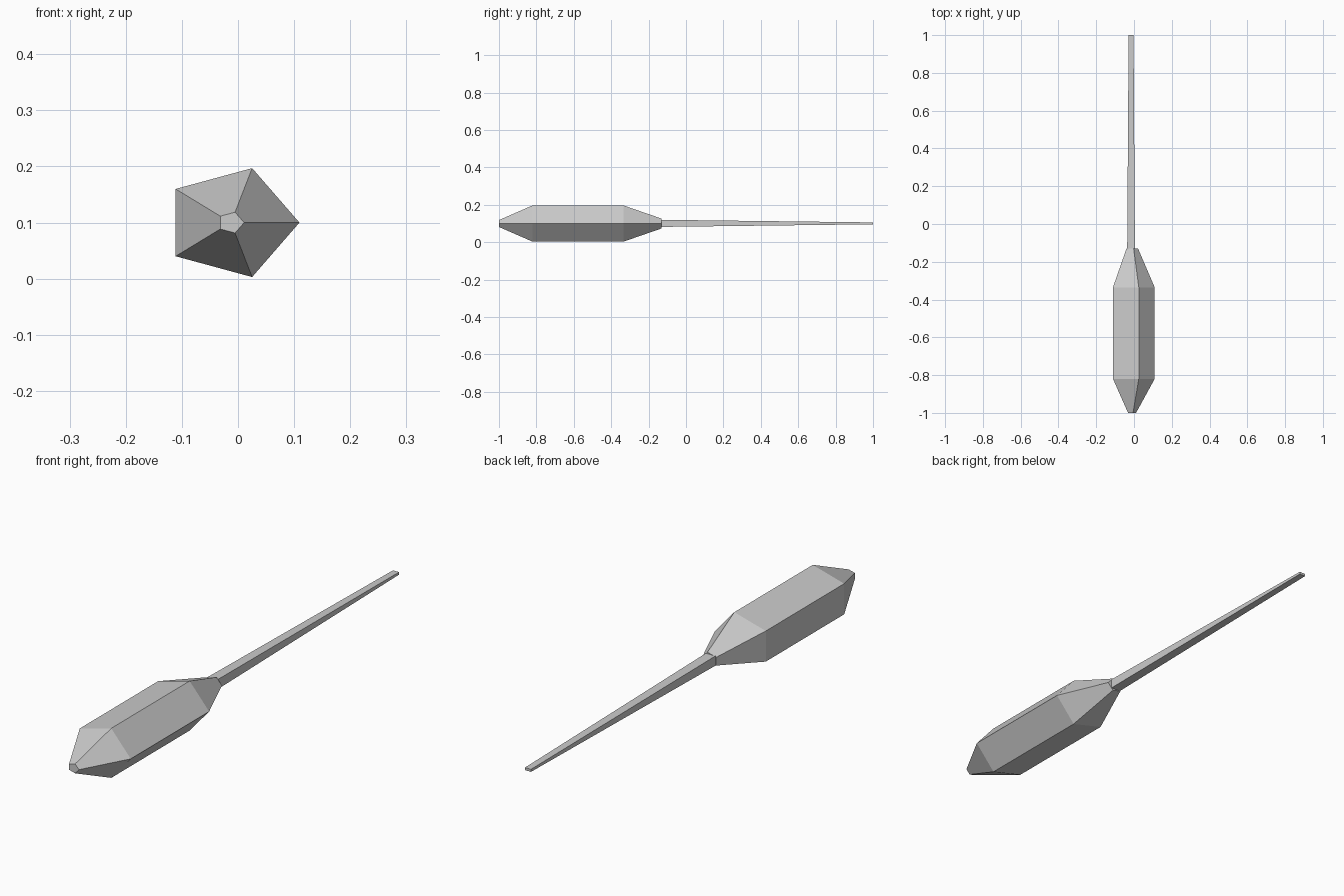
import bpy
import bmesh
from math import cos, sin, tau

cube = bpy.data.objects.get("Cube")
if cube:
    bpy.data.objects.remove(cube, do_unlink=True)

grey = bpy.data.materials.new("light grey")
grey.use_nodes = True
colour = (0.6, 0.6, 0.6, 1)
grey.diffuse_color = colour
grey.node_tree.nodes["Principled BSDF"].inputs["Base Color"].default_value = colour


def loft(name, sections):
    """Join equal-sided cross-sections along y and cap both ends."""
    bm = bmesh.new()
    rings = [[bm.verts.new(p) for p in s] for s in sections]
    for a, b in zip(rings, rings[1:]):
        for i in range(len(a)):
            j = (i + 1) % len(a)
            bm.faces.new((a[i], a[j], b[j], b[i]))
    bm.faces.new(rings[0])
    bm.faces.new(rings[-1])
    bmesh.ops.recalc_face_normals(bm, faces=bm.faces)
    mesh = bpy.data.meshes.new(name)
    bm.to_mesh(mesh)
    bm.free()
    mesh.materials.append(grey)
    obj = bpy.data.objects.new(name, mesh)
    bpy.context.collection.objects.link(obj)
    return obj


def pentagon(y, rx, rz):
    return [(-0.0125 + rx * cos(tau * i / 5), y, 0.1 + rz * sin(tau * i / 5))
            for i in range(5)]


def rectangle(y, hx, hz):
    return [(-0.0155 + sx * hx, y, 0.101 + sz * hz)
            for sx, sz in ((-1, -1), (1, -1), (1, 1), (-1, 1))]


# Five-sided head, tapered at both ends
loft("head", [pentagon(-1, 0.0235, 0.0195), pentagon(-0.82, 0.122, 0.102),
              pentagon(-0.335, 0.122, 0.102), pentagon(-0.13, 0.034, 0.0275)])

# Slender four-sided stem, thinning toward the back
loft("stem", [rectangle(-0.135, 0.0205, 0.019), rectangle(1, 0.013, 0.005)])
